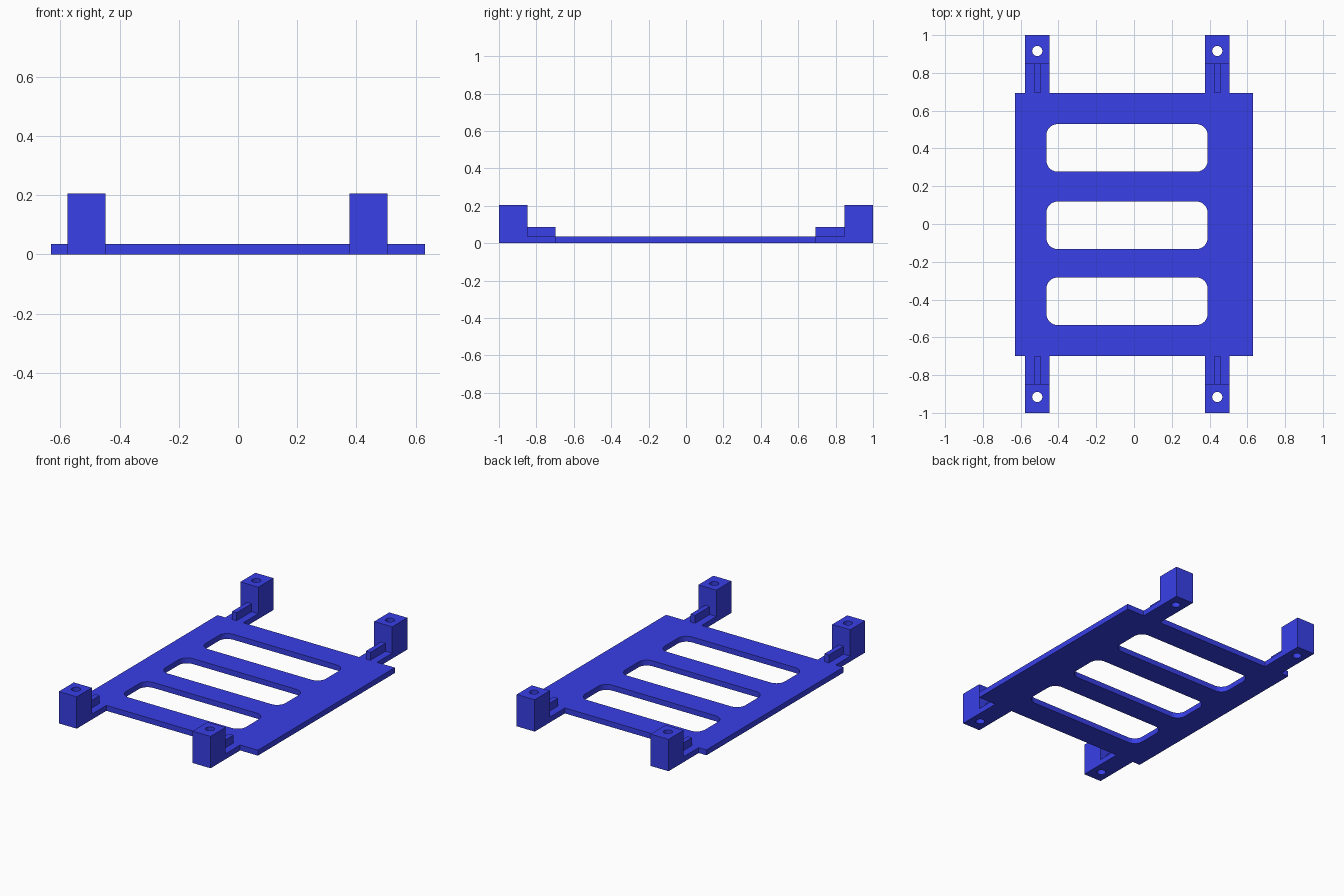
import bpy, bmesh
from math import sin, cos, pi

if "Cube" in bpy.data.objects:
    bpy.data.objects.remove(bpy.data.objects["Cube"])

blue = bpy.data.materials.new("blue")
blue.diffuse_color = (0.04, 0.05, 0.8, 1)
blue.use_nodes = True
blue.node_tree.nodes["Principled BSDF"].inputs["Base Color"].default_value = blue.diffuse_color


def rect(x0, x1, y0, y1):
    return [(x0, y0), (x1, y0), (x1, y1), (x0, y1)]


def rounded(x0, x1, y0, y1, r, n=10):
    pts = []
    corners = [(x1 - r, y1 - r), (x0 + r, y1 - r), (x0 + r, y0 + r), (x1 - r, y0 + r)]
    for q, (cx, cy) in enumerate(corners):
        for i in range(n + 1):
            a = (q + i / n) * pi / 2
            pts.append((cx + r * cos(a), cy + r * sin(a)))
    return pts


def circle(cx, cy, r, n=32):
    return [(cx + r * cos(2 * pi * i / n), cy + r * sin(2 * pi * i / n)) for i in range(n)]


def slab(name, z0, z1, *loops):
    """Extrude an outline (first loop) with holes (other loops) from z0 to z1."""
    bm = bmesh.new()
    edges = []
    for loop in loops:
        vs = [bm.verts.new((x, y, z0)) for x, y in loop]
        edges += [bm.edges.new((vs[i - 1], vs[i])) for i in range(len(vs))]
    bmesh.ops.triangle_fill(bm, use_beauty=True, use_dissolve=False, edges=edges)
    ext = bmesh.ops.extrude_face_region(bm, geom=bm.faces[:], use_keep_orig=True)
    top = [g for g in ext["geom"] if isinstance(g, bmesh.types.BMVert)]
    bmesh.ops.translate(bm, vec=(0, 0, z1 - z0), verts=top)
    bmesh.ops.recalc_face_normals(bm, faces=bm.faces[:])
    mesh = bpy.data.meshes.new(name)
    bm.to_mesh(mesh)
    bm.free()
    mesh.materials.append(blue)
    ob = bpy.data.objects.new(name, mesh)
    bpy.context.collection.objects.link(ob)
    bpy.context.view_layer.objects.active = ob
    bpy.ops.object.select_all(action='DESELECT')
    ob.select_set(True)
    bpy.ops.object.shade_smooth_by_angle(angle=pi / 6)
    return ob


T = 0.035                      # plate thickness
FRONT, BACK = -0.699, 0.693    # plate edges

# Base plate with three rounded slots
slots = [rounded(-0.464, 0.39, cy - 0.126, cy + 0.126, 0.06) for cy in (0.403, -0.007, -0.409)]
slab("base_plate", 0, T, rect(-0.631, 0.631, FRONT, BACK), *slots)

# Four mounting feet: arm, stiffening rib and drilled post
for side, cx in (("left", -0.512), ("right", 0.441)):
    for end, edge, s in (("front", FRONT, -1), ("back", BACK, 1)):
        inner, outer = s * 0.847, s * 1.0
        tag = end + "_" + side
        a, b = sorted((edge, inner))
        slab("arm_" + tag, 0, T, rect(cx - 0.064, cx + 0.064, a, b))
        slab("rib_" + tag, T, 0.086, rect(cx - 0.016, cx + 0.016, a, b))
        a, b = sorted((inner, outer))
        slab("post_" + tag, 0, 0.205, rect(cx - 0.064, cx + 0.064, a, b),
             circle(cx, s * 0.916, 0.027))
